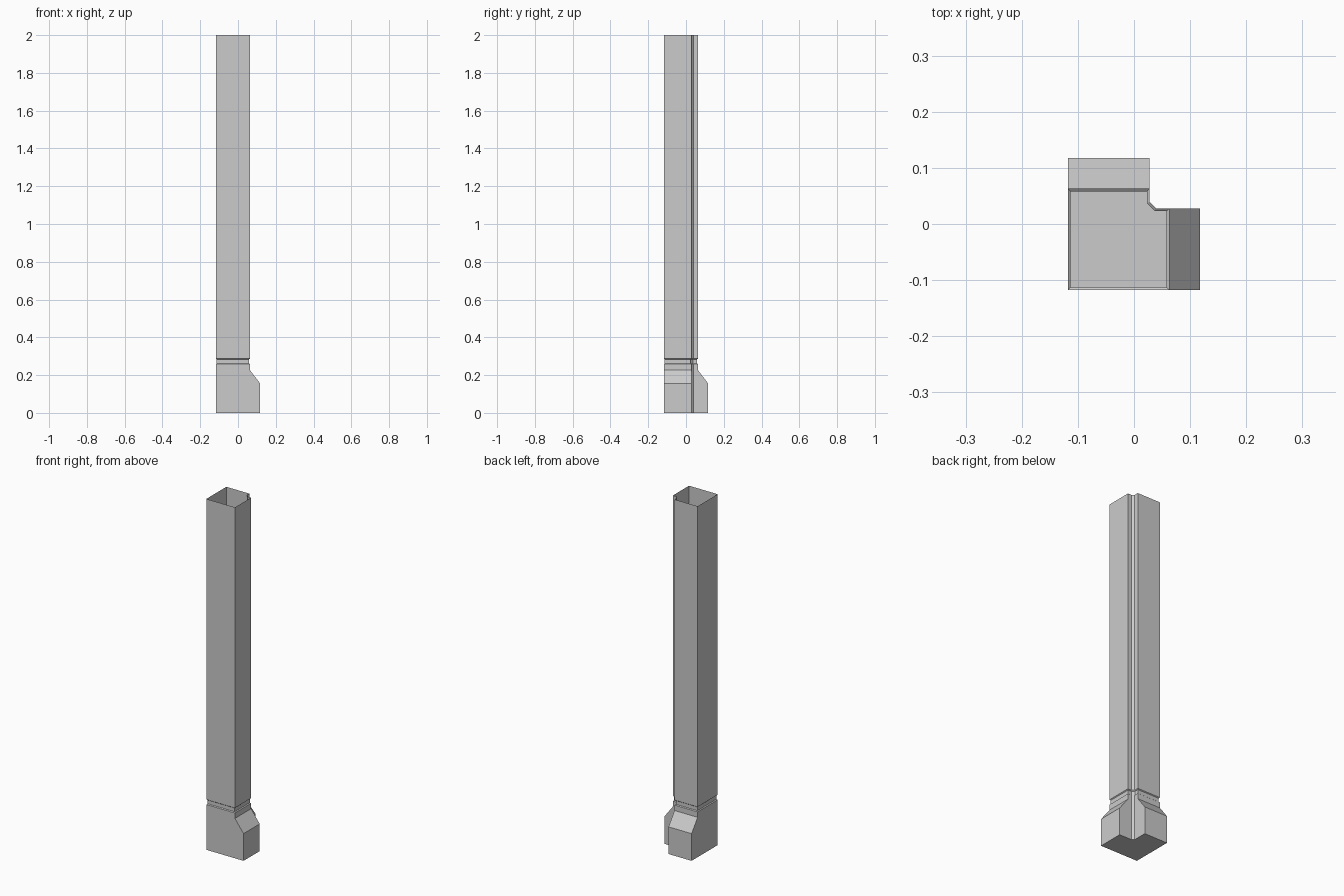
import bpy, bmesh

if "Cube" in bpy.data.objects:
    bpy.data.objects.remove(bpy.data.objects["Cube"])

LOW, NOTCH, CHAMFER = -0.1175, 0.028, 0.011


def ring(bm, z, reach, inset=0.0):
    """L-shaped outline with a chamfered re-entrant back-right corner."""
    a, r = LOW + inset, reach - inset
    n, c = NOTCH - inset, NOTCH + CHAMFER - 0.414 * inset
    pts = [(a, a), (r, a), (r, n), (c, n), (n, c), (n, r), (a, r)]
    return [bm.verts.new((x, y, z)) for x, y in pts]


# Levels: height, reach of the two wings, inset of the outline
levels = [
    (0.0, 0.1175, 0), (0.155, 0.1175, 0),          # wide foot
    (0.227, 0.063, 0), (0.258, 0.063, 0),          # sloped shoulder and collar
    (0.262, 0.063, 0.0047), (0.283, 0.063, 0.0047),  # groove
    (0.287, 0.063, 0), (2.0, 0.063, 0),            # shaft, open at the top
]

bm = bmesh.new()
rings = [ring(bm, *level) for level in levels]
for lower, upper in zip(rings, rings[1:]):
    for i in range(len(lower)):
        j = (i + 1) % len(lower)
        bm.faces.new((lower[i], lower[j], upper[j], upper[i]))
bm.faces.new(rings[0][::-1])  # closed underside

mesh = bpy.data.meshes.new("corner_post")
bm.to_mesh(mesh)
bm.free()
post = bpy.data.objects.new("corner_post", mesh)
bpy.context.collection.objects.link(post)
